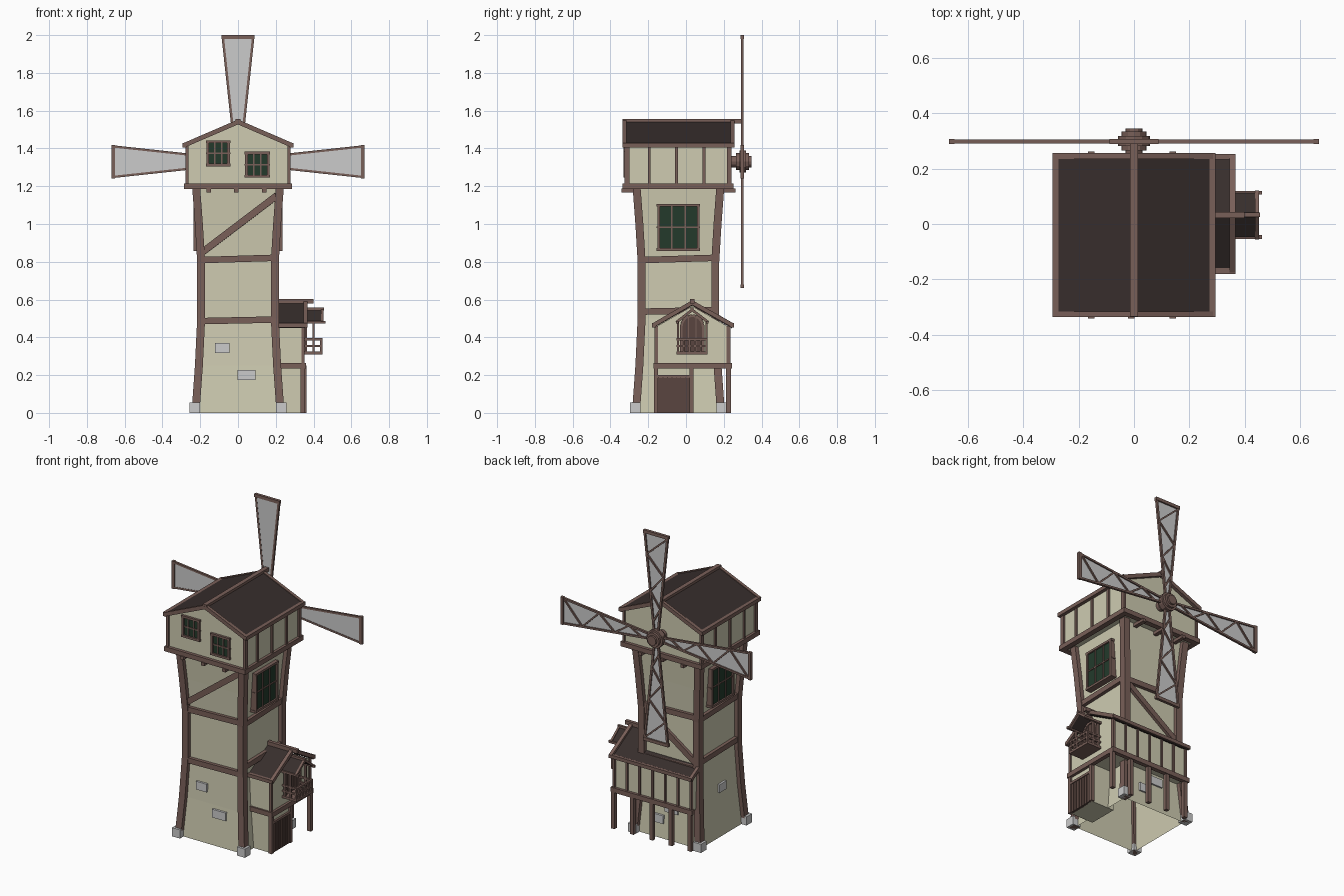
import bpy, bmesh, math
from mathutils import Vector, Matrix

if "Cube" in bpy.data.objects:
    bpy.data.objects.remove(bpy.data.objects["Cube"])

def material(name, col):
    m = bpy.data.materials.new(name)
    m.diffuse_color = (*col, 1)
    m.use_nodes = True
    m.node_tree.nodes["Principled BSDF"].inputs["Base Color"].default_value = m.diffuse_color
    return m

WALL = material("plaster", (0.62, 0.60, 0.44))
WOOD = material("timber", (0.19, 0.115, 0.098))
DARK = material("door_wood", (0.10, 0.06, 0.05))
ROOF = material("roof", (0.038, 0.027, 0.025))
GLASS = material("glass", (0.017, 0.042, 0.024))
CY = -0.04  # tower centre in y

def finish(name, bm, mat):
    bmesh.ops.recalc_face_normals(bm, faces=bm.faces)
    me = bpy.data.meshes.new(name)
    bm.to_mesh(me)
    bm.free()
    ob = bpy.data.objects.new(name, me)
    bpy.context.collection.objects.link(ob)
    if mat:
        me.materials.append(mat)
    return ob

def loft(name, rings, mat, caps=(True, True)):
    bm = bmesh.new()
    vs = [[bm.verts.new(p) for p in r] for r in rings]
    n = len(vs[0])
    for a, b in zip(vs, vs[1:]):
        for i in range(n):
            bm.faces.new((a[i], a[(i + 1) % n], b[(i + 1) % n], b[i]))
    for cap, r in zip(caps, (vs[0], vs[-1])):
        if cap:
            bm.faces.new(r)
    return finish(name, bm, mat)

def prism(name, prof, a, b, axis, mat):
    # profile is (x,z) extruded along y, or (y,z) extruded along x
    put = (lambda p, t: (t, p[0], p[1])) if axis == 'x' else (lambda p, t: (p[0], t, p[1]))
    return loft(name, [[put(p, t) for p in prof] for t in (a, b)], mat)

def beam(name, a, b, w, h, mat=WOOD):
    a, b = Vector(a), Vector(b)
    d = b - a
    q = d.to_track_quat('Z', 'Y').to_matrix().to_4x4()
    bm = bmesh.new()
    bmesh.ops.create_cube(bm, size=1, matrix=Matrix.Translation((a + b) / 2) @ q @ Matrix.Diagonal((w, h, d.length, 1)))
    return finish(name, bm, mat)

def box(name, lo, hi, mat=WOOD):
    lo, hi = Vector(lo), Vector(hi)
    bm = bmesh.new()
    bmesh.ops.create_cube(bm, size=1, matrix=Matrix.Translation((lo + hi) / 2) @ Matrix.Diagonal((*(hi - lo), 1)))
    return finish(name, bm, mat)

def side(k, u, d, z):
    # k: 0 front, 1 right, 2 back, 3 left; u across, d outward from the tower axis
    x, y = [(u, -d), (d, u), (-u, d), (-d, -u)][k]
    return Vector((x, y + CY, z))

def sbox(name, k, u0, u1, d0, d1, z0, z1, mat=WOOD):
    a, b = side(k, u0, d0, z0), side(k, u1, d1, z1)
    return box(name, [min(p) for p in zip(a, b)], [max(p) for p in zip(a, b)], mat)

def square(cx, cy, z, h):
    return [(cx + h * sx, cy + h * sy, z) for sx, sy in ((-1, -1), (1, -1), (1, 1), (-1, 1))]

def window(name, k, u0, u1, z0, z1, d0, d1, cols=3, rows=2, f=0.014):
    sbox(name + "_glass", k, u0, u1, d0, d1 - 0.01, z0, z1, GLASS)
    for i in range(cols + 1):
        u = u0 + (u1 - u0) * i / cols
        t = f / 2 if i in (0, cols) else 0.004
        sbox(name + "_upright", k, u - t, u + t, d0, d1 if t > .005 else d1 - .005, z0, z1)
    for i in range(rows + 1):
        z = z0 + (z1 - z0) * i / rows
        t = f / 2 if i in (0, rows) else 0.004
        sbox(name + "_rail", k, u0 - .01, u1 + .01, d0, d1 if t > .005 else d1 - .005, z - t, z + t)

# waisted tower with corner posts on stone feet
LEVELS = [(0, .225), (.25, .207), (.5, .195), (.8, .195), (1.0, .207), (1.2, .222)]
def hw(z):
    for (z0, a), (z1, b) in zip(LEVELS, LEVELS[1:]):
        if z <= z1:
            return a + (b - a) * (z - z0) / (z1 - z0)
    return LEVELS[-1][1]

loft("tower_wall", [square(0, CY, z, h - .004) for z, h in LEVELS], WALL, (False, True))
for sx in (-1, 1):
    for sy in (-1, 1):
        loft("tower_post", [square(sx * h, CY + sy * h, z, .021) for z, h in LEVELS], WOOD)
        loft("stone_foot", [square(sx * .229, CY + sy * .229, z, .028) for z in (0, .055)], None)
for k in range(4):
    for z, tilt in ((.49 if k in (0, 2) else .54, .004), (.815, .006)):
        beam("tower_girt", side(k, -hw(z), hw(z), z - tilt), side(k, hw(z), hw(z), z + tilt), .034, .034)
beam("front_brace", side(0, -.19, hw(.85) - .002, .85), side(0, .205, hw(1.15) - .002, 1.15), .03, .036)
beam("back_brace", side(2, -.185, .195, .79), side(2, .185, .195, .53), .03, .036)

# protruding stones in the plaster
for k, u, z, w in ((0, -.083, .343, .075), (0, .045, .2, .095), (2, .02, .2, .09), (2, -.07, .12, .075), (3, .03, .3, .07)):
    sbox("wall_stone", k, u - w / 2, u + w / 2, .19, hw(z) + .008, z - .026, z + .026, None)

# side windows of the tower
for k, u in ((1, 0), (3, 0)):
    window("tower_window", k, u - .105, u + .105, .865, 1.1, .18, .235)

# head: gabled room on top
GAB = [(-.268, 1.19), (.268, 1.19), (.268, 1.415), (0, 1.53), (-.268, 1.415)]
prism("head_wall", GAB, -.315, .232, 'y', WALL)
prism("head_roof", [(-.285, 1.41), (0, 1.532), (.285, 1.41), (.285, 1.425), (0, 1.547), (-.285, 1.425)], -.325, .245, 'y', ROOF)
beam("head_ridge", (0, -.335, 1.545), (0, .29, 1.545), .028, .024)
for s in (-1, 1):
    beam("head_eave", (s * .284, -.335, 1.418), (s * .284, .255, 1.418), .022, .024)
    beam("head_sill", (s * .268, -.335, 1.2), (s * .268, .248, 1.2), .034, .03)
    for y in (-.326, .246):
        beam("head_rake", (s * .29, y, 1.415), (0, y, 1.54), .02, .024)
    for y in (-.312, -.195, -.05, .095, .229):
        w = .013 if y in (-.312, .229) else .007
        box("head_stud", (s * .271 - .008, y - w, 1.2), (s * .271 + .008, y + w, 1.415))
for y in (-.318, .235):
    beam("head_sill", (-.285, y, 1.2), (.285, y, 1.2), .034, .03)
for x in (-.155, -.01, .14):
    box("head_joist", (x - .012, -.342, 1.168), (x + .012, .262, 1.188))
window("head_window", 0, -.16, -.05, 1.312, 1.435, .26, .29)
window("head_window", 0, .045, .16, 1.252, 1.376, .26, .29)

# annex: gabled bay, wrapping round the tower's back as an overhang
MY = .033
prism("annex_wall", [(-.16, .25), (.226, .25), (.226, .455), (MY, .565), (-.16, .455)], 0, .345, 'x', WALL)
prism("annex_back_wall", [(.16, .25), (.226, .25), (.226, .455), (.16, .493)], -.2, 0, 'x', WALL)
slope = lambda y: .582 - abs(y - MY) * .575
def annex_roof(y0, y1, x0, x1):
    prism("annex_roof", [(y0, slope(y0) - .014), (y1, slope(y1) - .014), (y1, slope(y1)), (y0, slope(y0))], x0, x1, 'x', ROOF)
annex_roof(-.172, MY, .1, .355)
annex_roof(MY, .243, .0, .355)
annex_roof(.15, .243, -.205, .0)
beam("annex_ridge", (.1, MY, .59), (.4, MY, .59), .022, .024)
beam("annex_eave", (.1, -.17, .464), (.367, -.17, .464), .02, .022)
beam("annex_eave", (-.212, .243, .464), (.367, .243, .464), .02, .022)
beam("annex_rake", (.357, -.175, .463), (.357, MY, .584), .022, .022)
beam("annex_rake", (.357, .248, .463), (.357, MY, .584), .022, .022)
beam("annex_rake", (-.205, .248, .463), (-.205, .16, .514), .02, .022)
beam("annex_sill", (.348, -.172, .25), (.348, .243, .25), .026, .03)
beam("annex_sill", (-.212, .23, .25), (.36, .23, .25), .026, .03)
beam("annex_sill", (.18, -.16, .25), (.36, -.16, .25), .022, .03)
for i in range(7):
    x = -.195 + i * .09
    box("annex_stud", (x - .007, .22, .25), (x + .007, .235, .46))
for y in (-.158, .224):
    box("annex_corner", (.336, y - .009, .25), (.352, y + .009, .46))

# ground floor of annex, posts and plank door
box("annex_lower_wall", (.18, -.158, 0), (.343, .03, .25), WALL)
for i in range(5):
    x = -.19 + i * .135
    box("annex_post", (x - .012, .213, 0), (x + .012, .237, .25))
for y in (-.158, .03):
    box("annex_post", (.332, y - .011, 0), (.356, y + .011, .25))
for i in range(7):
    y = -.143 + i * .0235
    box("door_plank", (.335, y, 0), (.351, y + .019, .185), DARK)
box("door_backing", (.335, -.147, 0), (.347, .018, .185), DARK)
box("door_lintel", (.335, -.15, .185), (.356, .022, .2))

# balcony with arched opening and small gable roof
arch = [(MY + .058 * math.cos(math.pi * i / 10), .455 + .06 * math.sin(math.pi * i / 10)) for i in range(11)]
prism("balcony_door_panel", [(MY - .058, .32)] + [(MY + .058, .32)] + arch, .34, .354, 'x', DARK)
path = [(MY + .058, .32)] + arch + [(MY - .058, .32)]
for a, b in zip(path, path[1:]):
    beam("balcony_door_frame", (.353, *a), (.353, *b), .016, .014)
for y in (MY - .02, MY + .02):
    box("balcony_door_strip", (.35, y - .003, .32), (.358, y + .003, .505))
box("balcony_floor", (.345, MY - .082, .31), (.447, MY + .082, .325))
for s in (-1, 1):
    y = MY + s * .075
    for x, z in ((.36, .48), (.4, .48), (.441, .395)):
        box("balcony_upright", (x - .006, y - .006, .31), (x + .006, y + .006, z))
    for z in (.355, .39):
        beam("balcony_side_rail", (.345, y, z), (.447, y, z), .012, .011)
    beam("balcony_eave", (.345, MY + s * .08, .48), (.463, MY + s * .08, .48), .014, .014)
    for x in (.445,):
        beam("balcony_rake", (x, MY + s * .084, .48), (x, MY, .545), .013, .014)
    prism("balcony_roof", [(MY, .537), (MY + s * .08, .477), (MY + s * .08, .487), (MY, .547)], .345, .44, 'x', ROOF)
for z in (.355, .39):
    beam("balcony_front_rail", (.441, MY - .082, z), (.441, MY + .082, z), .012, .011)
for i in range(1, 5):
    y = MY - .075 + i * .03
    box("balcony_baluster", (.436, y - .005, .32), (.446, y + .005, .39))
beam("balcony_ridge", (.3, MY, .55), (.455, MY, .55), .016, .014)

# hub on the back of the head
HZ = 1.33
for r, y0, y1 in ((.03, .2, .346), (.045, .265, .334), (.058, .283, .318)):
    ring = [(r * math.cos(i * math.pi / 6), HZ + r * math.sin(i * math.pi / 6)) for i in range(12)]
    prism("sail_hub", ring, y0, y1, 'y', WOOD)

# four sails: cloth in front, lattice frame behind
half = lambda r: .02 + (r - .1) * .108
for k in range(4):
    c, s = round(math.cos(k * math.pi / 2)), round(math.sin(k * math.pi / 2))
    P = lambda r, t, y: (r * c - t * s, y, HZ + r * s + t * c)
    outline = [(.06, -half(.06)), (.66, -half(.66)), (.66, half(.66)), (.06, half(.06))]
    loft("sail_cloth", [[P(r, t, y) for r, t in outline] for y in (.293, .297)], None)
    for q in (-1, 1):
        beam("sail_edge", P(.04, q * half(.04), .298), P(.66, q * half(.66), .298), .014, .012) if s == 0 else \
            beam("sail_edge", P(.04, q * half(.04), .298), P(.66, q * half(.66), .298), .013, .013)
    box("sail_tip", [min(p) for p in zip(P(.65, -.088, .289), P(.67, .088, .307))],
        [max(p) for p in zip(P(.65, -.088, .289), P(.67, .088, .307))])
    knots = [.1, .19, .29, .4, .52, .65]
    for i, (a, b) in enumerate(zip(knots, knots[1:])):
        q = 1 if i % 2 else -1
        beam("sail_lattice", P(a, q * half(a), .301), P(b, -q * half(b), .301), .009, .01)
